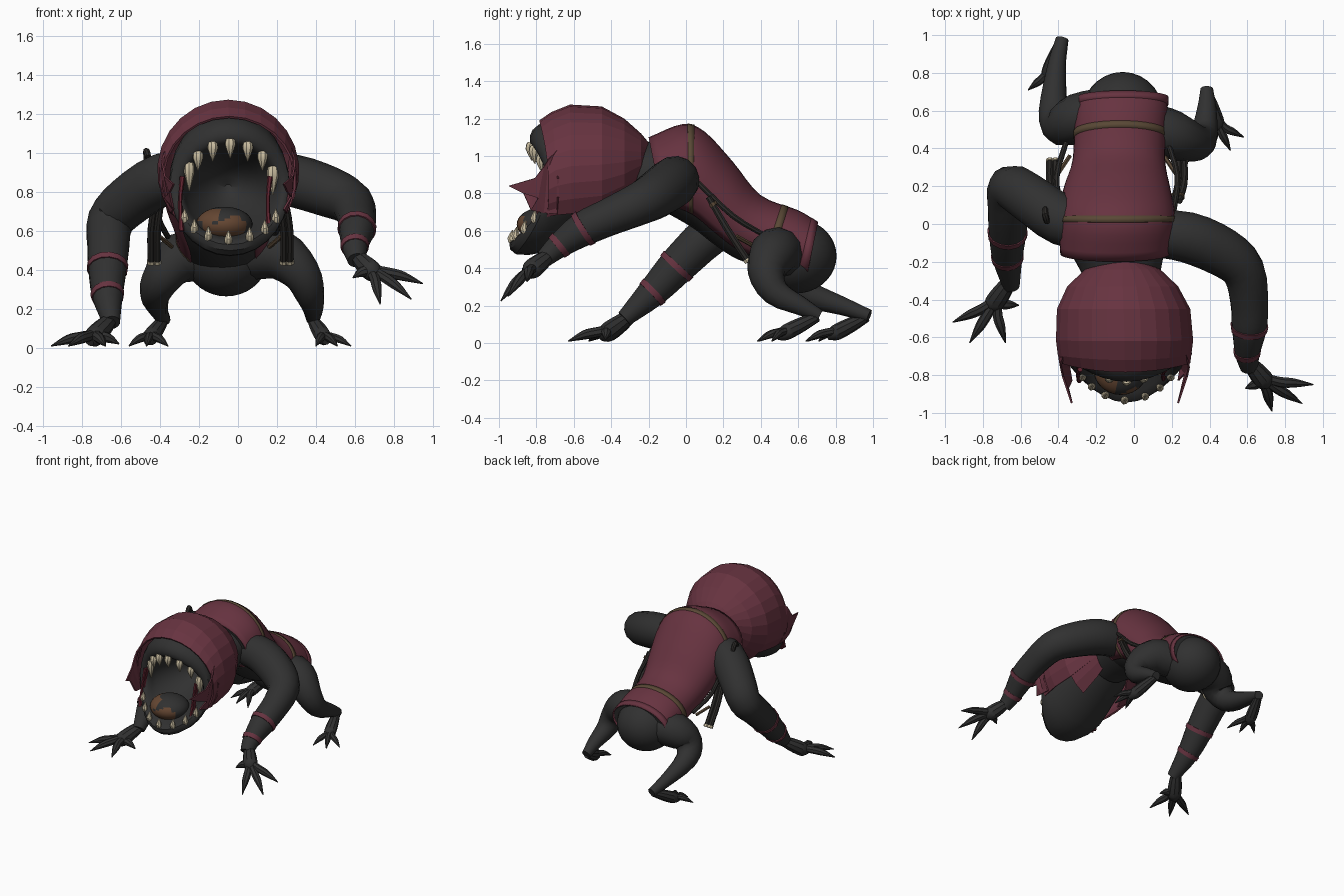
import bpy, bmesh, math
from mathutils import Vector

cube = bpy.data.objects.get("Cube")
if cube:
    bpy.data.objects.remove(cube, do_unlink=True)


def material(name, r, g, b):
    m = bpy.data.materials.new(name)
    m.use_nodes = True
    m.diffuse_color = (r, g, b, 1)
    m.node_tree.nodes["Principled BSDF"].inputs["Base Color"].default_value = (r, g, b, 1)
    return m


skin = material("charcoal skin", .03, .03, .03)
cloth = material("maroon cloth", .135, .033, .051)
leather = material("olive leather", .1, .065, .036)
bone = material("ivory", .6, .52, .36)
flesh = material("brown flesh", .13, .062, .032)
sinew = material("red sinew", .12, .018, .03)
metal = material("dark metal", .025, .023, .021)
parts = []


def finish(name, bm, *mats):
    bmesh.ops.recalc_face_normals(bm, faces=bm.faces)
    mesh = bpy.data.meshes.new(name)
    bm.to_mesh(mesh)
    bm.free()
    for m in mats:
        mesh.materials.append(m)
    ob = bpy.data.objects.new(name, mesh)
    bpy.context.collection.objects.link(ob)
    parts.append(ob)
    return ob


def spline(pts, steps):
    """Catmull-Rom samples through tuples of any length."""
    v = [Vector(p) for p in pts]
    v = [v[0] * 2 - v[1]] + v + [v[-1] * 2 - v[-2]]
    out = []
    for a, b, c, d in zip(v, v[1:], v[2:], v[3:]):
        for k in range(steps):
            t = k / steps
            out.append((b * 2 + (c - a) * t + (a * 2 - b * 5 + c * 4 - d) * t * t
                        + (b * 3 - a - c * 3 + d) * t ** 3) / 2)
    return out + [v[-2]]


def skin_rings(name, rings, mat, closed=True):
    bm = bmesh.new()
    loops = [[bm.verts.new(p) for p in ring] for ring in rings]
    n = len(loops[0])
    for a, b in zip(loops, loops[1:]):
        for i in range(n if closed else n - 1):
            j = (i + 1) % n
            bm.faces.new((a[i], a[j], b[j], b[i]))
    if closed:
        bm.faces.new(loops[0])
        bm.faces.new(loops[-1])
    return finish(name, bm, mat)


def tube(name, pts, mat, seg=12, steps=3):
    """Round limb through (x, y, z, radius) points."""
    path = spline(pts, steps)
    rings, u = [], Vector((.3, .5, .8))
    for i, p in enumerate(path):
        t = (path[min(i + 1, len(path) - 1)] - path[max(i - 1, 0)]).xyz.normalized()
        u = (u - t * u.dot(t)).normalized()
        w = t.cross(u)
        rings.append([p.xyz + (u * math.cos(a) + w * math.sin(a)) * max(p[3], .002)
                      for a in (math.tau * k / seg for k in range(seg))])
    skin_rings(name, rings, mat)
    return path


def shell(name, stations, mat, seg=24, arc=(0, 360), grow=1, thick=0):
    """Rings as (top y, top z, bottom y, bottom z, centre x, half width, optional set-back of the sides)."""
    closed = arc[1] - arc[0] == 360
    rings = []
    for yt, zt, yb, zb, x, w, *bow in stations:
        c = Vector((x, (yt + yb) / 2, (zt + zb) / 2))
        v = Vector((0, yt - yb, zt - zb)) * grow / 2
        ring = []
        for k in range(seg if closed else seg + 1):
            a = math.radians(arc[0] + (arc[1] - arc[0]) * k / seg)
            ring.append(c + v * math.sin(a) + Vector((w * grow * math.cos(a), sum(bow) * math.cos(a) ** 2, 0)))
        rings.append(ring)
    ob = skin_rings(name, rings, mat, closed)
    if thick:
        ob.modifiers.new("thickness", "SOLIDIFY").thickness = thick


def ball(name, centre, size, rule, *mats):
    bm = bmesh.new()
    bmesh.ops.create_uvsphere(bm, u_segments=28, v_segments=18, radius=1)
    for f in bm.faces:
        f.material_index = int(rule(f.calc_center_median()))
    bmesh.ops.scale(bm, vec=size, verts=bm.verts)
    bmesh.ops.translate(bm, vec=centre, verts=bm.verts)
    finish(name, bm, *mats)


# Torso, wrapped in cloth with two belts and a rear hem
torso = spline([(-.2, 1.1, -.12, .7, -.1, .29), (-.02, 1.17, 0, .63, -.09, .31),
                (.1, 1.13, .06, .59, -.09, .305), (.25, .97, .15, .52, -.09, .28),
                (.4, .79, .28, .44, -.08, .245), (.6, .71, .5, .37, -.07, .245),
                (.7, .65, .63, .33, -.06, .24)], 4)
shell("body", torso, skin, grow=.97)
shell("cloth_wrap", torso, cloth, arc=(-46, 226), thick=.01)
shell("neck", spline([(-.4, 1.06, -.36, .74, -.06, .18), (-.27, 1.06, -.24, .73, -.07, .21),
                      (-.12, 1.1, -.08, .7, -.1, .27)], 3), skin)
for name, i, mat in (("front_belt", 5, leather), ("rear_belt", 18, leather), ("rear_hem", 23, cloth)):
    a, b = torso[i], torso[i + 1]
    mid = (a + b) / 2
    step = (b - a) * (.018 / abs(b[0] - a[0]))
    shell(name, [mid - step, mid + step], mat, arc=(-44, 224), grow=1.012, thick=.01)
ball("rump", (-.06, .585, .465), (.215, .22, .2), lambda c: False, skin)

# Head: outer skull turning over the lip into a deep mouth, corners set back
shell("head", spline([(-.27, 1, -.27, .85, -.06, .08, 0), (-.4, 1.16, -.4, .73, -.06, .24, 0),
                      (-.6, 1.21, -.6, .58, -.05, .29, 0), (-.74, 1.19, -.76, .485, -.045, .31, .03),
                      (-.82, 1.14, -.91, .475, -.04, .3, .12), (-.835, 1.075, -.945, .53, -.04, .27, .14),
                      (-.79, 1.04, -.9, .56, -.04, .24, .12), (-.65, 1, -.75, .61, -.05, .21, .05),
                      (-.48, .92, -.53, .7, -.05, .12, 0), (-.42, .84, -.43, .8, -.05, .02, 0)], 2),
      skin, seg=28)

# Hood closing around the nape, with pointed cheek flaps
hood = [(-.19, 1.06, -.19, .94, -.06, .08), (-.24, 1.12, -.24, .82, -.06, .2),
        (-.33, 1.2, -.33, .68, -.06, .295), (-.45, 1.265, -.45, .57, -.055, .355),
        (-.62, 1.275, -.61, .54, -.05, .365), (-.72, 1.235, -.71, .54, -.05, .355, .02),
        (-.785, 1.19, -.765, .54, -.045, .345, .04)]
shell("hood", hood, cloth, seg=18, arc=(-36, 216), thick=.012)
shell("hood_nape", hood[:4], cloth, seg=20, arc=(-62, 242), grow=.99, thick=.01)
flap = [(-.69, 1.03), (-.735, .98), (-.76, .94), (-.81, .88), (-.95, .84), (-.87, .8), (-.79, .775),
        (-.83, .71), (-.76, .695), (-.69, .69), (-.69, .78), (-.69, .88)]
for label, s in (("left", 1), ("right", -1)):
    bm = bmesh.new()
    ring = []
    for y, z in flap:
        wide = .355 * math.sqrt(1 - ((z - .88) / .36) ** 2) * (1 + min(0, y + .74) * .9)
        ring.append(bm.verts.new((-.048 + s * wide, y, z)))
    bmesh.ops.triangulate(bm, faces=[bm.faces.new(ring)])
    finish(label + "_hood_flap", bm, cloth).modifiers.new("thickness", "SOLIDIFY").thickness = .01


# Teeth follow the lip
def lip(angle, cz, rx, rz):
    a = math.radians(angle)
    z = cz + rz * math.sin(a)
    return Vector((-.04 + rx * math.cos(a), -.82 - (1.08 - z) * .2 + .13 * math.cos(a) ** 2, z))


def tooth(name, base, length, r):
    x, y, z = base
    tube(name, [(x, y, z - length * .1, r * .85), (x, y - .008, z + length * .25, r),
                (x, y, z + length, .002)], bone, 8, 2)


for i, a in enumerate((18, 44, 67, 90, 113, 136, 156)):
    tooth(f"upper_tooth_{i}", lip(a, .85, .23, .21), -.13 if i in (0, 6) else -.085, .03 if i == 0 else .027)
for i, a in enumerate((208, 226, 245, 268, 292, 312, 332)):
    tooth(f"lower_tooth_{i}", lip(a, .75, .265, .205), .06, .021)

# Mouth sinews
for label, x in (("left", .165), ("right", -.285)):
    for k in range(2):
        tube(f"{label}_mouth_sinew_{k}", [(x, -.77 + k * .03, .88, .014), (x - .012, -.79 + k * .03, .75, .01),
                                          (x - .005, -.83 + k * .03, .6, .014)], sinew, 6)

# Tongue, mottled on one side and near the tip
ball("tongue", (-.07, -.765, .635), (.145, .14, .09),
     lambda c: (c.x < -.15 and .2 < c.z < .85) or (c.y < -.55 and c.z < .25 + .3 * math.sin(c.x * 5)), skin, flesh)


# Paws: palm plus clawed fingers
def paw(name, wrist, palm, tips, r):
    w, p = Vector(wrist), Vector(palm)
    tube(name + "_palm", [(*w, r * .7), (*w.lerp(p, .5), r), (*p, r * 1.05), (*p.lerp(w, -.25), r * .5)], skin, 10)
    for i, tip in enumerate(tips):
        t = Vector(tip)
        lift = Vector((0, 0, .015))
        tube(f"{name}_finger_{i}", [(*p.lerp(w, .2), r * .5), (*(p.lerp(t, .3) + lift), r * .55),
                                    (*(p.lerp(t, .6) + lift), r * .5), (*t, .003)], skin, 8)


# Arms with forearm bands
def arm(name, pts):
    path = tube(name, pts, skin, 14)
    for i in (15, 18):
        a, b = path[i], path[i + 1]
        step = (b - a) * (.016 / (b - a).xyz.length)
        ends = [a - step, a + step]
        for e in ends:
            e[3] = e[3] * 1.03 + .003
        tube(f"{name}_band_{i}", ends, cloth, 14, 1)


arm("left_arm", [(.08, -.05, .88, .12), (.28, -.07, .86, .135), (.47, -.15, .8, .13),
                 (.58, -.25, .745, .115), (.61, -.42, .67, .1), (.61, -.55, .61, .093),
                 (.6, -.68, .52, .067), (.61, -.76, .45, .048)])
paw("left_hand", (.61, -.73, .47), (.69, -.83, .39),
    [(.95, -.85, .33), (.89, -.95, .25), (.73, -.99, .225), (.59, -.87, .36)], .05)
arm("right_arm", [(-.18, -.02, .9, .12), (-.38, .02, .87, .135), (-.56, .14, .755, .13),
                  (-.655, .19, .65, .12), (-.665, .07, .53, .11), (-.67, -.05, .41, .1),
                  (-.67, -.18, .27, .08), (-.65, -.33, .13, .045)])
paw("right_hand", (-.65, -.29, .15), (-.74, -.42, .055),
    [(-.96, -.52, .01), (-.87, -.63, .01), (-.68, -.63, .01), (-.61, -.43, .02)], .05)

# Hind legs
tube("left_leg", [(.06, .52, .48, .13), (.21, .47, .48, .13), (.325, .43, .38, .1),
                  (.37, .48, .27, .075), (.385, .61, .2, .052), (.385, .715, .145, .034)], skin)
paw("left_foot", (.385, .7, .14), (.44, .53, .055),
    [(.58, .46, .01), (.51, .39, .01), (.4, .38, .01)], .04)
tube("right_leg", [(-.12, .6, .48, .13), (-.3, .56, .46, .13), (-.385, .52, .37, .105),
                   (-.425, .6, .28, .08), (-.41, .83, .2, .05), (-.38, .98, .145, .034)], skin)
paw("right_foot", (-.385, .965, .14), (-.45, .8, .055),
    [(-.56, .71, .01), (-.47, .65, .01), (-.36, .64, .01)], .04)

# Hanging gear on each flank, with pale tips
for label, s in (("left", 1), ("right", -1)):
    def at(x, y, z, r):
        return (-.09 + s * x, y, z, r)
    tube(label + "_strap", [at(.3, .06, .86, .014), at(.32, .25, .68, .016), at(.27, .43, .57, .014)], metal, 8)
    tube(label + "_tie", [at(.25, .36, .52, .012), at(.31, .27, .57, .012)], leather, 6)
    for k in range(2):
        dx = k * .03
        tube(f"{label}_rod_{k}", [at(.3 + dx, .12, .78, .016), at(.325 + dx, .22, .61, .02),
                                  at(.325 + dx, .33, .44, .02)], metal, 8)
        for j, (y, z, mat) in enumerate(((.14, .75, leather), (.325, .45, bone))):
            tube(f"{label}_rod_ring_{k}_{j}", [at(.305 + dx + j * .02, y, z, .023),
                                               at(.305 + dx + j * .02, y + .01, z - .015, .023)], mat, 8, 1)
tube("shoulder_loop", [(-.47, .08, .96, .015), (-.47, .05, 1.01, .018), (-.46, .01, .98, .015)], metal, 8)

# Soft shading with sharp creases; the hood stays faceted
smooth = [ob for ob in parts if "hood" not in ob.name]
for ob in smooth:
    ob.select_set(True)
bpy.context.view_layer.objects.active = smooth[0]
bpy.ops.object.shade_smooth_by_angle(angle=math.radians(35))
